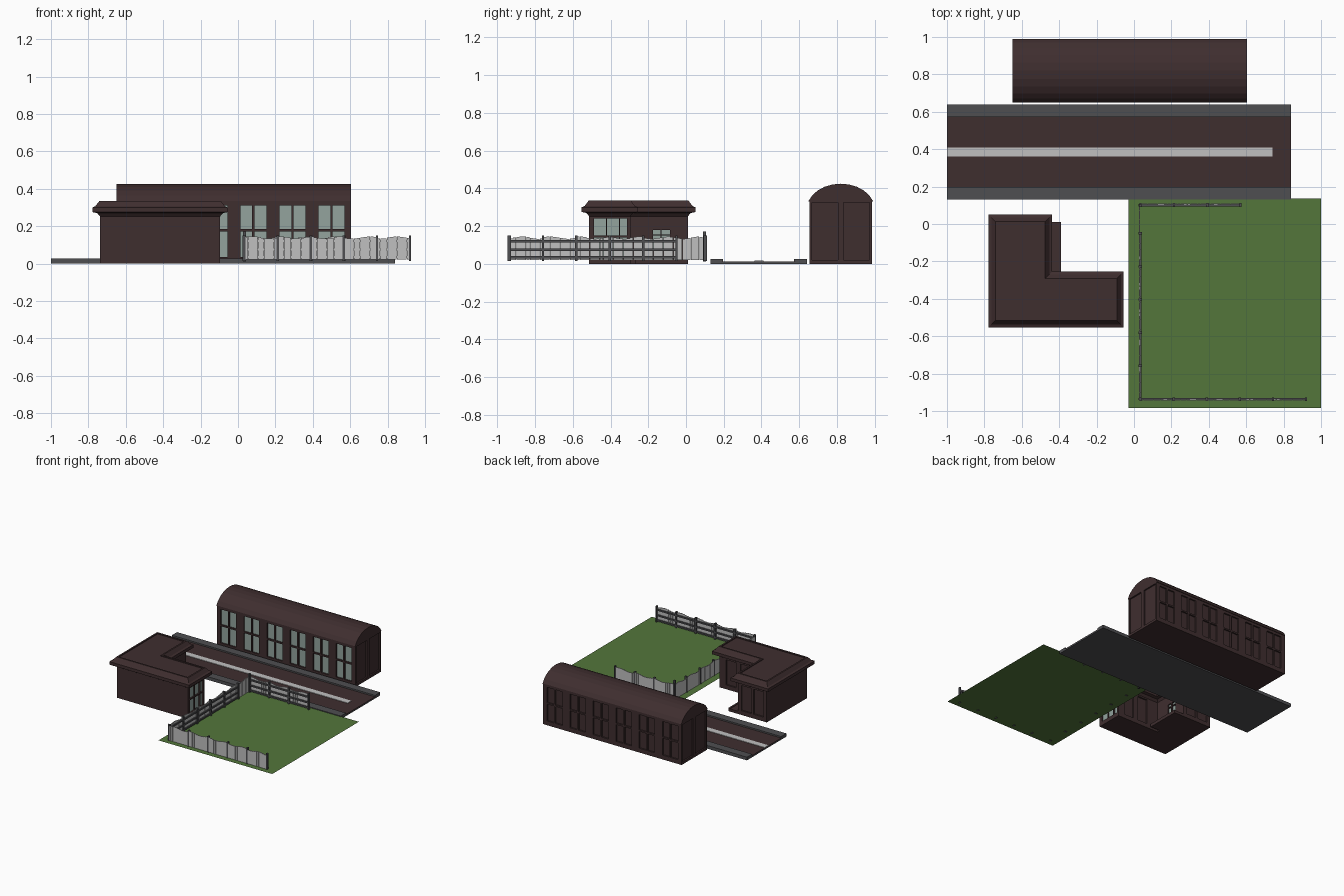
import bpy, bmesh, math
from mathutils import Vector

if "Cube" in bpy.data.objects:
    bpy.data.objects.remove(bpy.data.objects["Cube"])


def material(name, *rgb):
    lin = [((c / 255 + 0.055) / 1.055) ** 2.4 for c in rgb] + [1]
    m = bpy.data.materials.new(name)
    m.use_nodes = True
    m.diffuse_color = lin
    m.node_tree.nodes["Principled BSDF"].inputs["Base Color"].default_value = lin
    return m


BROWN = material("dark brown", 63, 46, 47)
GREY = material("dark grey", 78, 78, 81)
LIGHT = material("light grey", 192, 192, 192)
GLASS = material("window glass", 147, 164, 158)
GREEN = material("grass green", 83, 118, 59)
UP = Vector((0, 0, 1))


def finish(name, bm, *mats):
    me = bpy.data.meshes.new(name)
    bm.to_mesh(me)
    bm.free()
    for m in mats:
        me.materials.append(m)
    ob = bpy.data.objects.new(name, me)
    bpy.context.collection.objects.link(ob)
    return ob


def add_box(bm, lo, hi):
    lo, hi = Vector(lo), Vector(hi)
    verts = bmesh.ops.create_cube(bm, size=1)["verts"]
    for v in verts:
        v.co = Vector([(a + b) / 2 + c * abs(b - a) for a, b, c in zip(lo, hi, v.co)])


def box(name, lo, hi, mat):
    bm = bmesh.new()
    add_box(bm, lo, hi)
    return finish(name, bm, mat)


def panel_wall(name, start, end, height, columns=(), rows=(), pane=BROWN, depth=0.012):
    """Wall running start to end, outside on its right, with recessed panes."""
    a, b = Vector((*start, 0)), Vector((*end, 0))
    d = (b - a).normalized()
    inward = UP.cross(d) * depth
    us = [0, *[u for c in columns for u in c], (b - a).length]
    zs = [0, *[z for r in rows for z in r], height]
    bm = bmesh.new()

    def quad(pts, index=0):
        bm.faces.new([bm.verts.new(p) for p in pts]).material_index = index

    for i in range(len(us) - 1):
        for j in range(len(zs) - 1):
            ring = [a + d * u + UP * z for u, z in
                    ((us[i], zs[j]), (us[i + 1], zs[j]), (us[i + 1], zs[j + 1]), (us[i], zs[j + 1]))]
            if i % 2 and j % 2:
                deep = [p + inward for p in ring]
                quad(deep, 1)
                for k in range(4):
                    n = (k + 1) % 4
                    quad((ring[k], ring[n], deep[n], deep[k]))
            else:
                quad(ring)
    bmesh.ops.remove_doubles(bm, verts=bm.verts, dist=0.0001)
    return finish(name, bm, BROWN, pane)


# Long hall with double windows on both long sides
X0, X1, Y0, Y1, EAVE = -0.65, 0.605, 0.655, 0.985, 0.335
bay = (X1 - X0) / 6
panes = []
for i in range(6):
    mid = bay * (i + 0.5)
    panes += [(mid - 0.07, mid - 0.006), (mid + 0.006, mid + 0.07)]
pane_rows = [(0.035, 0.172), (0.184, 0.31)]
doors = [(0.012, 0.15), (0.18, 0.318)]
panel_wall("hall_front_wall", (X0, Y0), (X1, Y0), EAVE, panes, pane_rows, GLASS)
panel_wall("hall_back_wall", (X1, Y1), (X0, Y1), EAVE, panes, pane_rows)
panel_wall("hall_left_wall", (X1, Y0), (X1, Y1), EAVE, doors, [(0.02, 0.325)])
panel_wall("hall_right_wall", (X0, Y1), (X0, Y0), EAVE, doors, [(0.02, 0.325)])
box("hall_floor", (X0, Y0, 0), (X1, Y1, 0.006), BROWN)

# Arched hall roof
bm = bmesh.new()
yc, half = (Y0 + Y1) / 2, (Y1 - Y0) / 2 + 0.005
arc = [Vector((X0, yc - half, EAVE - 0.005))]
for i in range(11):
    t = math.radians(20 + 14 * i)
    arc.append(Vector((X0, yc - half * math.cos(t) / math.cos(math.radians(20)),
                       EAVE + 0.09 * (math.sin(t) - math.sin(math.radians(20))) / (1 - math.sin(math.radians(20))))))
arc.append(Vector((X0, yc + half, EAVE - 0.005)))
face = bm.faces.new([bm.verts.new(p) for p in arc])
side = bmesh.ops.extrude_face_region(bm, geom=[face])
bmesh.ops.translate(bm, vec=(X1 - X0, 0, 0),
                    verts=[v for v in side["geom"] if isinstance(v, bmesh.types.BMVert)])
bmesh.ops.recalc_face_normals(bm, faces=bm.faces)
finish("hall_roof", bm, BROWN)

# Road with kerbs and centre stripe
box("road_base", (-1, 0.13, 0), (0.84, 0.64, 0.01), GREY)
box("road_surface", (-1, 0.19, 0.01), (0.84, 0.58, 0.014), BROWN)
box("road_stripe", (-1, 0.362, 0.014), (0.74, 0.41, 0.018), LIGHT)
for name, y in (("front_kerb", 0.13), ("back_kerb", 0.573)):
    box(name, (-1, y, 0), (0.84, y + 0.067, 0.026), GREY)

# Lawn
bm = bmesh.new()
bm.faces.new([bm.verts.new((x, y, 0.02)) for x, y in
              ((-0.03, -0.985), (1, -0.985), (1, 0.135), (-0.03, 0.135))])
finish("lawn", bm, GREEN)


# L-shaped house
def l_shape(inset):
    x0, x1, x2 = -0.778 + inset, -0.438 - inset, -0.055 - inset
    y0, y1, y2 = -0.553 + inset, -0.255 - inset, 0.05 - inset
    return [(x0, y0), (x2, y0), (x2, y1), (x1, y1), (x1, y2), (x0, y2)]


walls = l_shape(0.04)
house_rows = [(0.035, 0.14), (0.15, 0.24)]
openings = {
    1: ([(0.025, 0.088), (0.094, 0.157), (0.163, 0.2)], house_rows, GLASS),
    2: ([(0.06, 0.15), (0.19, 0.28)], [(0.035, 0.24)], BROWN),
    3: ([(0.12, 0.16), (0.166, 0.21)], [(0.07, 0.15), (0.156, 0.18)], GLASS),
    4: ([(0.03, 0.12), (0.14, 0.23)], [(0.035, 0.24)], BROWN),
}
for i, p in enumerate(walls):
    panel_wall("house_wall_%d" % (i + 1), p, walls[(i + 1) % 6], 0.252, *openings.get(i, ()))
box("house_porch", (-0.5, -0.27, 0), (-0.39, 0.01, 0.022), BROWN)
box("house_porch_edge", (-0.405, -0.27, 0.02), (-0.39, 0.01, 0.026), BROWN)

bm = bmesh.new()
bm.faces.new([bm.verts.new((x, y, 0)) for x, y in reversed(walls)])
finish("house_floor", bm, BROWN)

bm = bmesh.new()
profile = [(0.042, 0.25), (0.025, 0.27), (0, 0.275), (0, 0.3), (0.015, 0.306),
           (0.037, 0.335), (0.05, 0.335), (0.05, 0.328)]
rings = [[bm.verts.new((x, y, z)) for x, y in l_shape(s)] for s, z in profile]
for low, high in zip(rings, rings[1:]):
    for k in range(6):
        n = (k + 1) % 6
        bm.faces.new((low[k], low[n], high[n], high[k]))
bm.faces.new(rings[-1])
bm.faces.new(rings[0][::-1])
finish("house_roof", bm, BROWN)


# Fences: boards outside, rails inside, a post at each joint
def fence(name, start, end, bays, rails=True):
    a, b = Vector((*start, 0)), Vector((*end, 0))
    d = (b - a).normalized()
    inner = UP.cross(d)
    step = (b - a).length / bays
    boards, frame = bmesh.new(), bmesh.new()

    def bar(bm, u0, u1, n0, n1, z0, z1):
        p, q = a + d * u0 + inner * n0 + UP * z0, a + d * u1 + inner * n1 + UP * z1
        add_box(bm, [min(s) for s in zip(p, q)], [max(s) for s in zip(p, q)])

    count = 10
    for i in range(bays):
        for k in range(count):
            u = step * (i + k / count)
            top = 0.139 + 0.006 * math.sin(math.pi * (k + 0.5) / count * 2 + i)
            bar(boards, u, u + step / count - 0.001, -0.009, -0.004, 0.022, top)
    for i in range(bays + 1):
        bar(frame, step * i - 0.006, step * i + 0.006, -0.011, 0.008, 0.015, 0.15)
    if rails:
        for z in (0.035, 0.075, 0.12):
            bar(frame, 0, step * bays, -0.004, 0.006, z - 0.006, z + 0.006)
    finish(name + "_boards", boards, LIGHT)
    finish(name + "_frame", frame, GREY)


fence("front_fence", (0.035, -0.935), (0.92, -0.935), 5)
fence("side_fence", (0.035, -0.05), (0.035, -0.935), 5)
fence("back_fence", (0.57, 0.1), (0.035, 0.1), 3)
fence("gate", (0.035, 0.1), (0.035, -0.05), 1, False)
box("gate_post", (0.028, 0.09, 0.012), (0.042, 0.105, 0.172), GREY)
